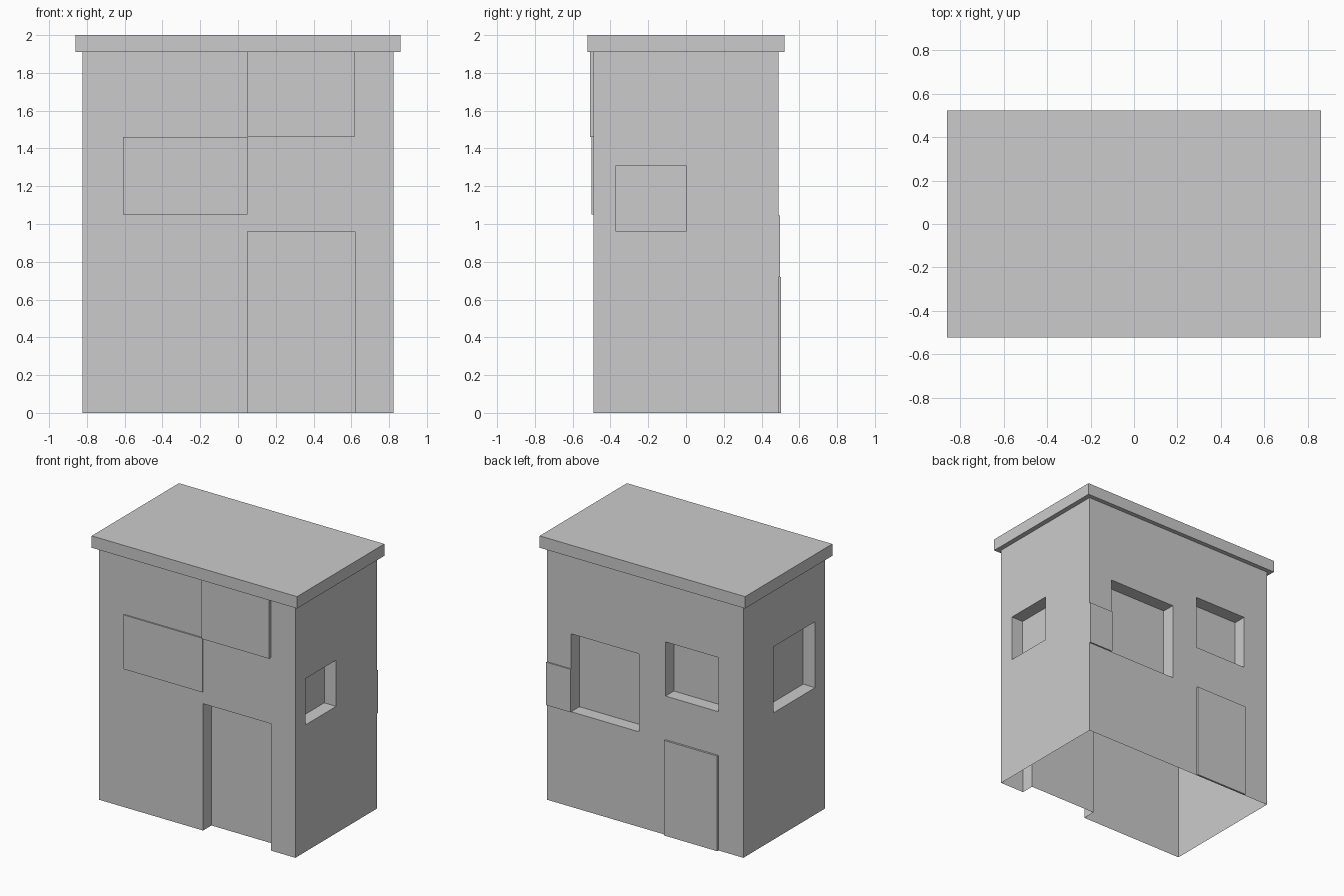
import bpy, bmesh
from mathutils import Vector

if "Cube" in bpy.data.objects:
    bpy.data.objects.remove(bpy.data.objects["Cube"])

HX, HY, WALL_TOP = 0.8225, 0.4885, 1.91   # wall half sizes and height
RX, RY, TOP = 0.86, 0.522, 2.0            # roof half sizes and top
IN = -0.1                                 # recess depth


def finish(name, bm):
    bmesh.ops.remove_doubles(bm, verts=bm.verts, dist=1e-5)
    mesh = bpy.data.meshes.new(name)
    bm.to_mesh(mesh)
    bm.free()
    bpy.context.collection.objects.link(bpy.data.objects.new(name, mesh))


def wall(name, normal, dist, half, panels):
    """Sheet wall; panels are (u0, u1, z0, z1, offset along the normal)."""
    n, up = Vector(normal), Vector((0, 0, 1))
    right = up.cross(n)
    us = sorted({-half, half, *(u for p in panels for u in p[:2])})
    vs = sorted({0, WALL_TOP, *(v for p in panels for v in p[2:4])})
    bm = bmesh.new()

    def quad(*pts):
        bm.faces.new([bm.verts.new(right * u + up * v + n * (dist + d)) for u, v, d in pts])

    def depth(i, j):
        if not (0 <= i < len(us) - 1 and 0 <= j < len(vs) - 1):
            return 0
        u, v = (us[i] + us[i + 1]) / 2, (vs[j] + vs[j + 1]) / 2
        return next((p[4] for p in panels if p[0] < u < p[1] and p[2] < v < p[3]), 0)

    for i in range(len(us)):
        for j in range(len(vs)):
            d, left, below = depth(i, j), depth(i - 1, j), depth(i, j - 1)
            inside_u, inside_v = i < len(us) - 1, j < len(vs) - 1
            if inside_u and inside_v:
                u0, u1, v0, v1 = us[i], us[i + 1], vs[j], vs[j + 1]
                quad((u0, v0, d), (u1, v0, d), (u1, v1, d), (u0, v1, d))
            # Reveals between neighbouring cells; the doorway has no floor
            if inside_v and left != d:
                u, v0, v1 = us[i], vs[j], vs[j + 1]
                quad((u, v0, left), (u, v0, d), (u, v1, d), (u, v1, left))
            if inside_u and inside_v and below != d and not (j == 0 and d < 0):
                u0, u1, v = us[i], us[i + 1], vs[j]
                quad((u0, v, below), (u1, v, below), (u1, v, d), (u0, v, d))
    finish(name, bm)


# Walls with raised panels, windows and doorway
wall("front_wall", (0, -1, 0), HY, HX, [
    (0.05, 0.617, 1.46, WALL_TOP, 0.021),   # upper panel
    (-0.61, 0.05, 1.05, 1.46, 0.0105),      # middle panel
    (0.05, 0.62, 0, 0.96, IN)])             # doorway
wall("right_wall", (1, 0, 0), HX, HY, [(-0.37, 0, 0.96, 1.31, IN)])
wall("left_wall", (-1, 0, 0), HX, HY, [(-0.13, 0.37, 0.96, 1.46, IN)])
wall("back_wall", (0, 1, 0), HY, HX, [
    (-HX, -0.62, 0.72, 1.045, 0.01),        # corner panel
    (-0.62, -0.05, 0.72, 1.31, IN),         # wide window
    (0.17, 0.613, 1.05, 1.46, IN),          # small window
    (0.17, 0.613, 0, 0.72, 0.015)])         # back door

# Overhanging roof slab, open underneath inside the walls
bm = bmesh.new()
loops = [[bm.verts.new((sx * x, sy * y, z)) for sx, sy in ((-1, -1), (1, -1), (1, 1), (-1, 1))]
         for x, y, z in ((HX, HY, WALL_TOP), (RX, RY, WALL_TOP), (RX, RY, TOP))]
for a, b in zip(loops, loops[1:]):
    for k in range(4):
        m = (k + 1) % 4
        bm.faces.new((a[k], a[m], b[m], b[k]))
bm.faces.new(loops[-1])
finish("roof", bm)
